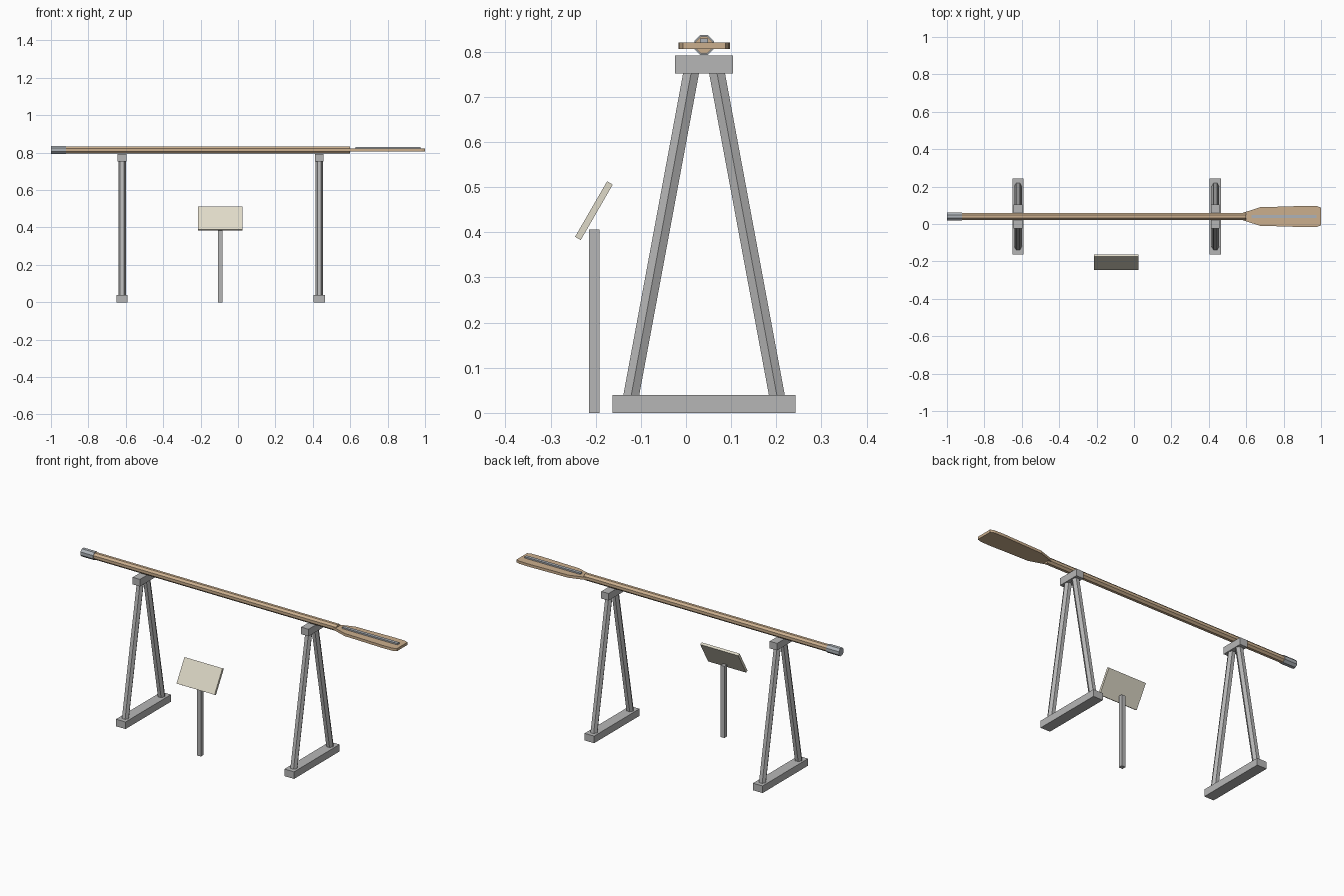
import bpy, bmesh
from math import radians, pi
from mathutils import Vector

cube = bpy.data.objects.get("Cube")
if cube:
    bpy.data.objects.remove(cube, do_unlink=True)


def material(name, color):
    m = bpy.data.materials.new(name)
    m.use_nodes = True
    m.diffuse_color = (*color, 1)
    m.node_tree.nodes["Principled BSDF"].inputs["Base Color"].default_value = (*color, 1)
    return m


GREY = material("stand grey", (0.47, 0.47, 0.47))
STEEL = material("blue grey", (0.42, 0.45, 0.48))
WOOD = material("light wood", (0.60, 0.43, 0.27))
CREAM = material("panel cream", (0.74, 0.70, 0.58))


def finish(name, bm, mat):
    bmesh.ops.recalc_face_normals(bm, faces=bm.faces)
    mesh = bpy.data.meshes.new(name)
    bm.to_mesh(mesh)
    bm.free()
    mesh.materials.append(mat)
    obj = bpy.data.objects.new(name, mesh)
    bpy.context.collection.objects.link(obj)
    return obj


def box(name, center, size, mat, tilt=0):
    bm = bmesh.new()
    bmesh.ops.create_cube(bm, size=1)
    bmesh.ops.scale(bm, vec=size, verts=bm.verts)
    obj = finish(name, bm, mat)
    obj.location = center
    obj.rotation_euler.x = tilt
    return obj


def rod(name, start, end, radius, sides, mat, turn=0):
    """Faceted rod between two points; turn spins it about its own axis."""
    start, end = Vector(start), Vector(end)
    axis = end - start
    bm = bmesh.new()
    bmesh.ops.create_cone(bm, cap_ends=True, segments=sides, radius1=radius,
                          radius2=radius, depth=axis.length)
    for v in bm.verts:
        v.co.rotate(Vector((0, 0, 1)).rotation_difference(axis)
                    @ Vector((0, 0, 1)).rotation_difference(Vector((0, 0, 1))))
    if turn:
        from mathutils import Matrix
        bmesh.ops.rotate(bm, verts=bm.verts, cent=(0, 0, 0),
                         matrix=Matrix.Rotation(turn, 3, axis))
    obj = finish(name, bm, mat)
    obj.location = (start + end) / 2
    return obj


MID = 0.04      # y of the oar and the stands
OAR_Z = 0.815

# Two A-frame stands
for side, x in (("right", -0.62), ("left", 0.435)):
    box(f"{side}_stand_base", (x, MID, 0.02), (0.06, 0.406, 0.04), GREY)
    box(f"{side}_stand_cradle", (x, MID, 0.772), (0.046, 0.128, 0.04), GREY)
    for place, s in (("front", -1), ("back", 1)):
        # Hexagonal leg with a corner pointing along x
        rod(f"{side}_stand_{place}_leg", (x, MID + s * 0.163, 0.03),
            (x, MID + s * 0.027, 0.762), 0.02, 6, GREY, radians(30))

# Oar shaft and handle sleeve
rod("oar_shaft", (-0.99, MID, OAR_Z), (0.6, MID, OAR_Z), 0.02, 8, WOOD, pi / 8)
rod("oar_grip", (-1, MID, OAR_Z), (-0.92, MID, OAR_Z), 0.0235, 8, STEEL, pi / 8)

# Flat blade from a mirrored outline
outline = [(0.58, 0.019), (0.675, 0.05), (0.76, 0.052), (0.92, 0.057), (0.98, 0.055), (1, 0.047)]
loop = outline + [(x, -w) for x, w in reversed(outline)]
bm = bmesh.new()
face = bm.faces.new([bm.verts.new((x, MID + w, 0.806)) for x, w in loop])
top = bmesh.ops.extrude_face_region(bm, geom=[face])["geom"]
bmesh.ops.translate(bm, vec=(0, 0, 0.015),
                    verts=[g for g in top if isinstance(g, bmesh.types.BMVert)])
finish("oar_blade", bm, WOOD)

# Raised strip along the blade
box("blade_strip", (0.802, MID, 0.8245), (0.348, 0.018, 0.009), STEEL)

# Reading panel on a post
box("panel_post", (-0.094, -0.203, 0.203), (0.024, 0.023, 0.406), GREY)
box("reading_panel", (-0.094, -0.204, 0.448), (0.238, 0.0145, 0.142), CREAM, radians(-30))
